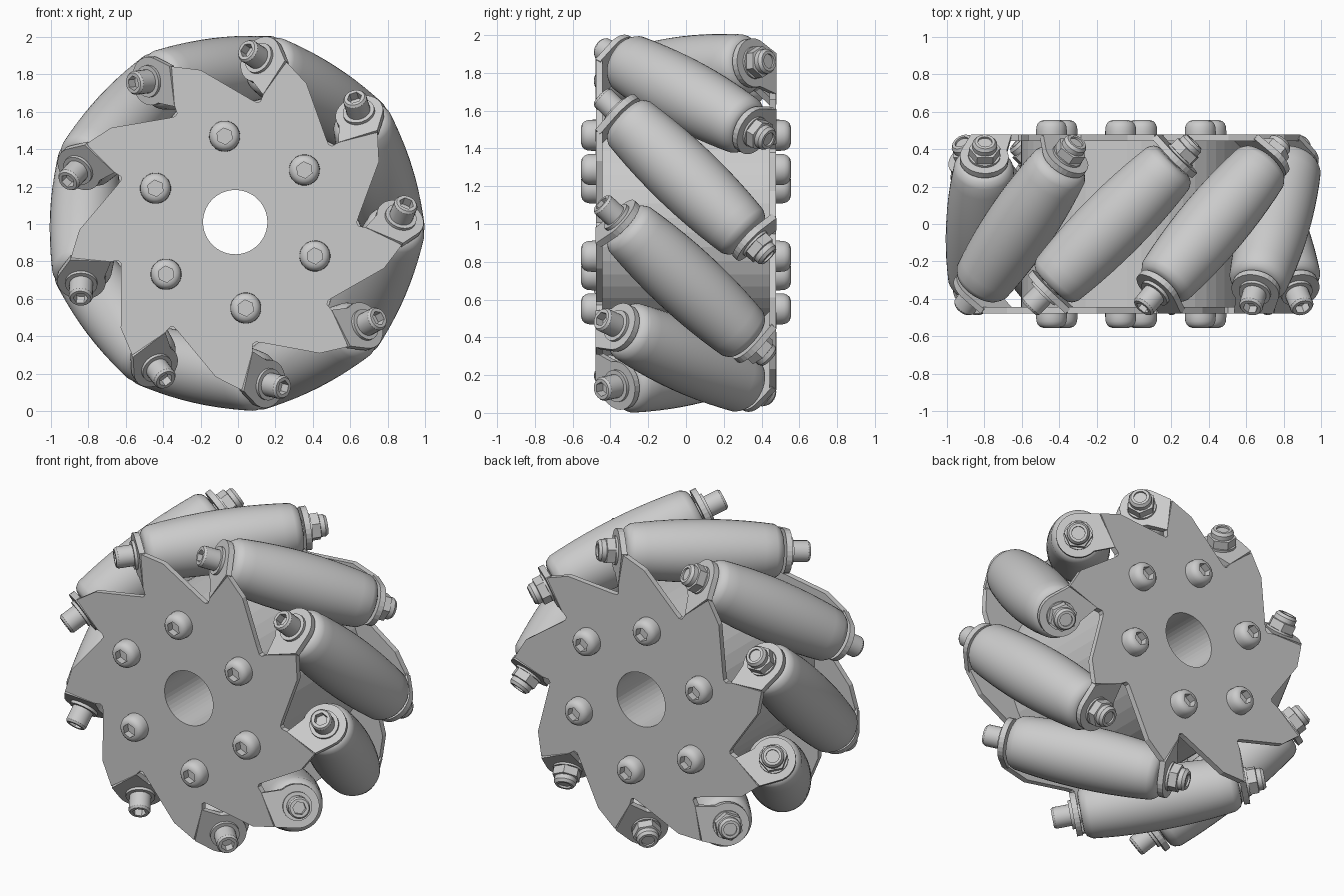
import bpy, bmesh
from math import sin, cos, pi, radians, sqrt
from mathutils import Matrix, Vector

cube = bpy.data.objects.get("Cube")
if cube:
    bpy.data.objects.remove(cube)

CENTRE = Vector((-0.015, 0, 1.01))
COUNT = 9
AXIS_R = 0.805        # distance of roller axes from the wheel axis
FIRST = radians(17.1)  # angle of the first roller
STEP = 2 * pi / COUNT
PLATE_Y = 0.46
THICK = 0.035

grey = bpy.data.materials.new("light_grey")
grey.use_nodes = True
colour = (0.6, 0.6, 0.6, 1)
grey.diffuse_color = colour
grey.node_tree.nodes["Principled BSDF"].inputs["Base Color"].default_value = colour


def finish(name, bm):
    bmesh.ops.recalc_face_normals(bm, faces=bm.faces)
    mesh = bpy.data.meshes.new(name)
    bm.to_mesh(mesh)
    bm.free()
    mesh.materials.append(grey)
    return mesh


def place(mesh, matrix, name=None):
    obj = bpy.data.objects.new(name or mesh.name, mesh)
    obj.matrix_world = matrix
    bpy.context.collection.objects.link(obj)
    return obj


def smooth(obj, angle=32):
    bpy.ops.object.select_all(action='DESELECT')
    obj.select_set(True)
    bpy.context.view_layer.objects.active = obj
    bpy.ops.object.shade_smooth_by_angle(angle=radians(angle))


def lathe(name, profile, segments=24, closed=False):
    """Spin (radius, height[, 'hex']) points about z; hex rings are six-sided."""
    bm = bmesh.new()
    rings = []
    for r, h, *kind in profile:
        ring = []
        for i in range(segments):
            a = 2 * pi * i / segments
            k = cos(pi / 6) / cos(a % (pi / 3) - pi / 6) if kind else 1
            ring.append(bm.verts.new((r * k * cos(a), r * k * sin(a), h)))
        rings.append(ring)
    pairs = list(zip(rings, rings[1:]))
    if closed:
        pairs.append((rings[-1], rings[0]))
    else:
        bm.faces.new(rings[0])
        bm.faces.new(rings[-1])
    for lo, hi in pairs:
        for i in range(segments):
            j = (i + 1) % segments
            bm.faces.new((lo[i], lo[j], hi[j], hi[i]))
    return finish(name, bm)


def sheet(name, loops, z, thick):
    """Flat sheet from an outline and optional holes, extruded about height z."""
    bm = bmesh.new()
    edges = []
    for loop in loops:
        vs = [bm.verts.new((x, y, z - thick / 2)) for x, y in loop]
        edges += [bm.edges.new((a, b)) for a, b in zip(vs, vs[1:] + vs[:1])]
    bmesh.ops.triangle_fill(bm, edges=edges, use_beauty=True, normal=(0, 0, 1))
    out = bmesh.ops.extrude_face_region(bm, geom=bm.faces[:])
    top = [v for v in out["geom"] if isinstance(v, bmesh.types.BMVert)]
    bmesh.ops.translate(bm, verts=top, vec=(0, 0, thick))
    return finish(name, bm)


def basis(x, y, z, origin):
    m = Matrix((x, y, z)).transposed().to_4x4()
    m.translation = origin
    return m


def directions(angle):
    return Vector((cos(angle), 0, sin(angle))), Vector((-sin(angle), 0, cos(angle)))


Y = Vector((0, 1, 0))


def roller_frame(angle, side=1):
    """x radial, z along the roller axis towards the front (side 1) or back (-1)."""
    n, t = directions(angle)
    return basis(n, (t + Y) / sqrt(2) * side, (t - Y) / sqrt(2) * side,
                 CENTRE + n * AXIS_R)


# Barrel roller profile, with rounded ends
half = [(0.186 - 0.15 * s * s, s) for s in (0, 0.09, 0.18, 0.27, 0.35, 0.42)]
half += [(0.152, 0.435), (0.14, 0.453), (0.122, 0.464), (0.1, 0.468)]
roller = lathe("roller", [(r, -s) for r, s in half[:0:-1]] + half, 40)
axle = lathe("axle", [(0.055, -0.5), (0.055, 0.5)])

# Cap screw with washer and hex socket
cap = lathe("cap_screw", [(0.086, 0.51), (0.086, 0.53), (0.064, 0.53), (0.064, 0.622),
                          (0.055, 0.635), (0.04, 0.635, 'hex'), (0.04, 0.585, 'hex')])
# Lock nut with domed collar and screw end
nut = lathe("lock_nut", [(0.086, 0.51), (0.086, 0.525), (0.084, 0.525, 'hex'),
                         (0.084, 0.575, 'hex'), (0.066, 0.578), (0.066, 0.605),
                         (0.054, 0.622), (0.038, 0.622), (0.038, 0.61)])

# Bent bracket tab, perpendicular to the roller axis
arc = [radians(200 - 230 * i / 18) for i in range(19)]
tab_outline = [(-0.152, -0.165)] + [(0.13 * cos(a), 0.13 * sin(a)) for a in arc] + [(0.065, -0.165)]
tab = sheet("bracket_tab", [tab_outline], 0.495, THICK)

# Toothed side plate with bore: one tooth outline repeated round the wheel
tooth = [(0.64, -0.165), (0.83, 0.083), (0.868, 0.235), (0.655, 0.245),
         (0.615, 0.237), (0.6, 0.25)]
outline = []
for k in range(COUNT):
    c, s = cos(k * STEP), sin(k * STEP)
    outline += [(x * c - y * s, x * s + y * c) for x, y in tooth]
BORE = 0.172
bore = [(BORE * cos(2 * pi * i / 48), BORE * sin(2 * pi * i / 48)) for i in range(48)]
plate = sheet("side_plate", [outline, bore], PLATE_Y, THICK)

n0, t0 = directions(FIRST)
for side, label in ((1, "front"), (-1, "back")):
    place(plate, basis(n0, t0 * side, -Y * side, CENTRE), label + "_side_plate")

# Rollers with their mountings
for k in range(COUNT):
    angle = FIRST + k * STEP
    front, back = roller_frame(angle), roller_frame(angle, -1)
    objs = [place(roller, front), place(axle, front), place(cap, front), place(nut, back)]
    place(tab, front, "front_bracket_tab")
    place(tab, back, "back_bracket_tab")
    if k == 0:
        for o in objs:
            smooth(o)

# Central hub with through bore
inner = PLATE_Y - 0.01
hub = lathe("hub", [(BORE, -inner), (0.59, -inner), (0.59, inner), (BORE, inner)], 48, True)
place(hub, basis(n0, t0, -Y, CENTRE))

# Domed hub screws on both faces
dome = [(0.083, 0.47), (0.083, 0.495)]
dome += [(0.045 + 0.038 * cos(a), 0.505 + 0.05 * sin(a)) for a in (0.3, 0.7, 1.1, pi / 2)]
dome += [(0.044, 0.555, 'hex'), (0.044, 0.51, 'hex')]
button = lathe("hub_screw", dome)
for k in range(6):
    n, t = directions(radians(37 + 60 * k))
    for side, label in ((1, "front"), (-1, "back")):
        o = place(button, basis(n, t * side, -Y * side, CENTRE + n * 0.463), label + "_hub_screw")
        if k == 0 and side == 1:
            smooth(o)
